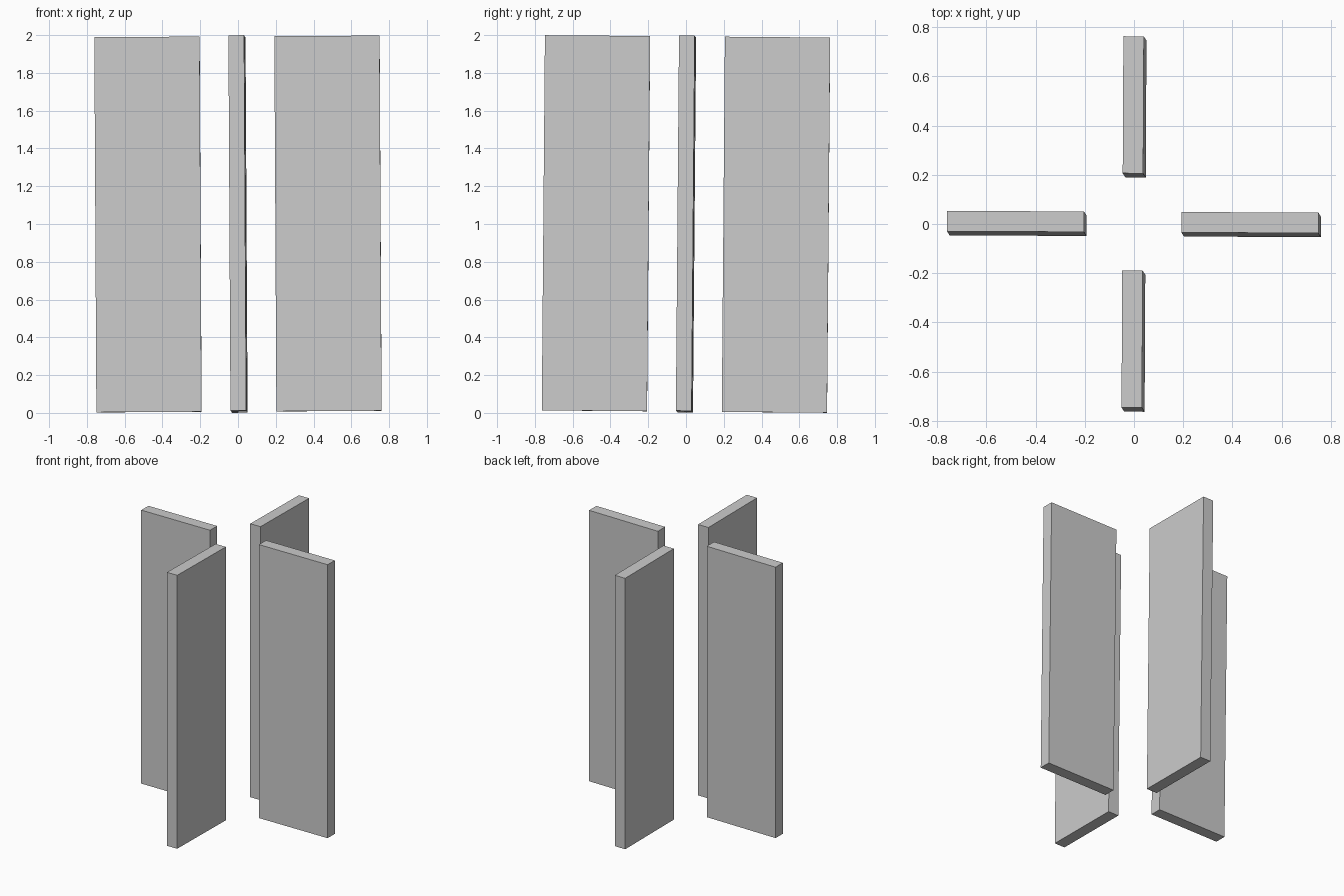
import bpy
from math import pi
from mathutils import Matrix, Euler

if "Cube" in bpy.data.objects:
    bpy.data.objects.remove(bpy.data.objects["Cube"])

INNER, OUTER, THICK, HEIGHT = 0.198, 0.755, 0.083, 1.986

# The whole arrangement leans very slightly
lean = Matrix.Translation((0, 0, 1)) @ Euler((-0.0083, -0.0055, -0.005)).to_matrix().to_4x4()


def panel(name, angle):
    """Upright flat slab, pushed out from the centre in the given direction."""
    bpy.ops.mesh.primitive_cube_add(size=1)
    ob = bpy.context.object
    ob.name = name
    size = Matrix.Diagonal((OUTER - INNER, THICK, HEIGHT, 1))
    offset = Matrix.Translation(((INNER + OUTER) / 2, 0, 0))
    ob.data.transform(lean @ Matrix.Rotation(angle, 4, 'Z') @ offset @ size)


# Four panels in a cross with an open centre
for i, side in enumerate(("right", "back", "left", "front")):
    panel(side + "_panel", i * pi / 2)
